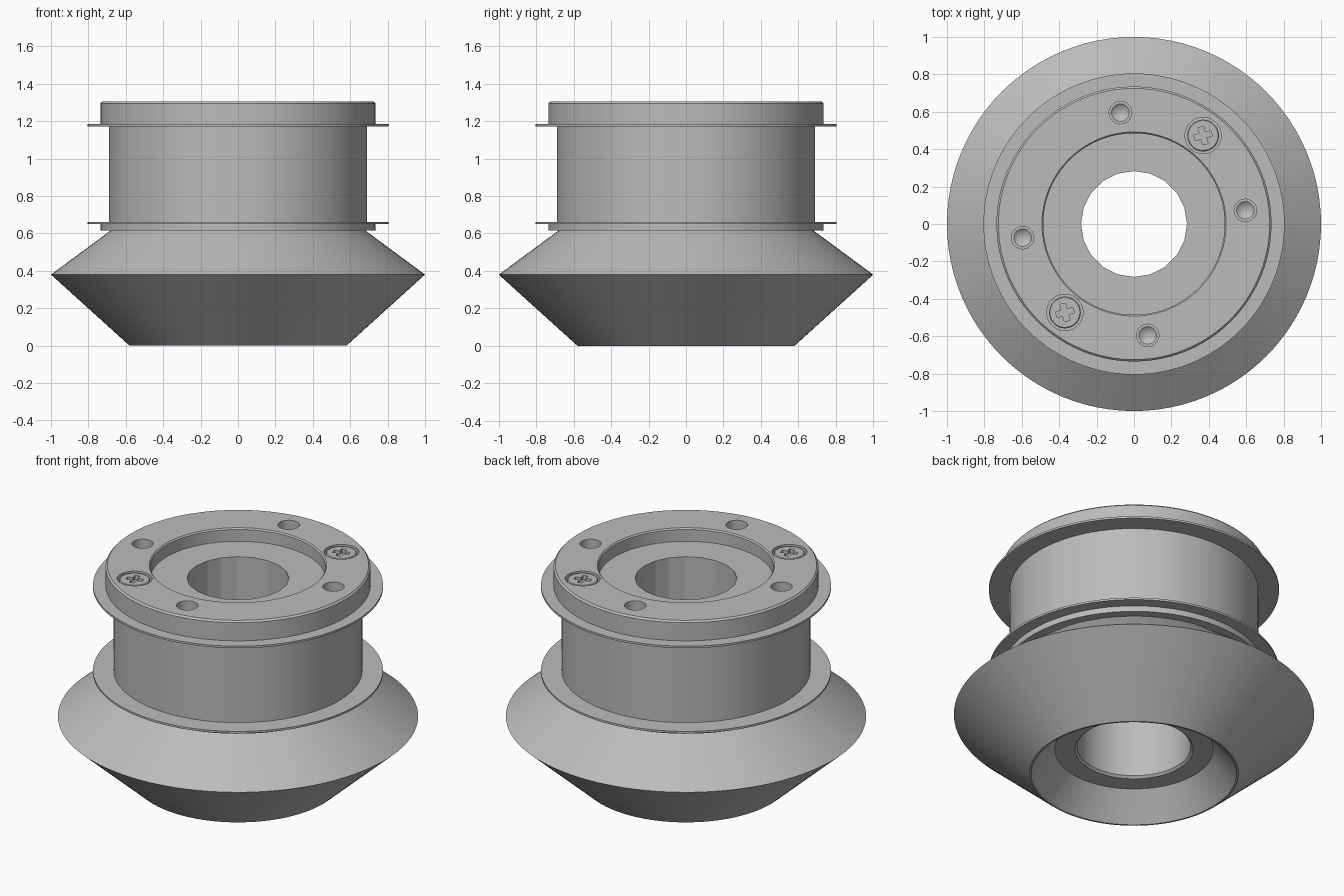
import bpy, bmesh, math
from mathutils import Matrix, Vector

if "Cube" in bpy.data.objects:
    bpy.data.objects.remove(bpy.data.objects["Cube"], do_unlink=True)

GREY = (0.5, 0.5, 0.5, 1)
metal = bpy.data.materials.new("grey metal")
metal.use_nodes = True
metal.diffuse_color = GREY
metal.node_tree.nodes["Principled BSDF"].inputs["Base Color"].default_value = GREY

TOP = 1.305


def finish(name, bm, matrix=Matrix()):
    bmesh.ops.recalc_face_normals(bm, faces=bm.faces)
    mesh = bpy.data.meshes.new(name)
    bm.to_mesh(mesh)
    bm.free()
    mesh.transform(matrix)
    mesh.materials.append(metal)
    obj = bpy.data.objects.new(name, mesh)
    bpy.context.collection.objects.link(obj)
    return obj


def lathe(name, profile, steps=96, matrix=Matrix()):
    """Spin a closed outline of (radius, height) points around z."""
    bm = bmesh.new()
    verts = [bm.verts.new((r, 0, z)) for r, z in profile]
    edges = [bm.edges.new((a, b)) for a, b in zip(verts, verts[1:] + verts[:1])
             if a.co.x + b.co.x > 0]
    bmesh.ops.spin(bm, geom=verts + edges, cent=(0, 0, 0), axis=(0, 0, 1),
                   angle=math.tau, steps=steps, use_duplicate=False)
    bmesh.ops.remove_doubles(bm, verts=bm.verts, dist=0.0001)
    return finish(name, bm, matrix)


def box(name, size, matrix):
    bm = bmesh.new()
    bmesh.ops.create_cube(bm, size=1, matrix=Matrix.Diagonal((*size, 1)))
    return finish(name, bm, matrix)


def cut(obj, cutters):
    for c in cutters:
        mod = obj.modifiers.new("cut", "BOOLEAN")
        mod.operation, mod.solver, mod.object = "DIFFERENCE", "EXACT", c
    deps = bpy.context.evaluated_depsgraph_get()
    mesh = bpy.data.meshes.new_from_object(obj.evaluated_get(deps))
    obj.modifiers.clear()
    obj.data = mesh
    for c in cutters:
        bpy.data.objects.remove(c, do_unlink=True)


def on_ring(degrees, radius=0.6):
    a = math.radians(degrees)
    return Matrix.Translation((radius * math.cos(a), radius * math.sin(a), TOP))


# Double cone skirt with hollow underside and lower bore
skirt = lathe("cone_skirt", [
    (0.315, 0.62), (0.675, 0.62), (1.0, 0.38), (0.58, 0), (0.57, 0),
    (0.44, 0.155), (0.328, 0.155), (0.315, 0.168)])

# Spool with two thin flanges, cap ring and top recess
spool = lathe("spool", [
    (0, 0.615), (0.735, 0.615), (0.735, 0.65), (0.805, 0.65), (0.805, 0.662),
    (0.69, 0.662), (0.69, 1.172), (0.805, 1.172), (0.805, 1.184),
    (0.735, 1.184), (0.735, TOP - 0.01), (0.725, TOP), (0.492, TOP),
    (0.485, TOP - 0.008), (0.485, TOP - 0.08), (0, TOP - 0.08)])

# Bore, drilled holes and screw seats
cutters = [lathe("bore_cutter", [(0, 0.5), (0.283, 0.5), (0.283, 1.4), (0, 1.4)], 20)]
for k in range(4):
    cutters.append(lathe("hole_cutter", [
        (0, -0.11), (0.047, -0.07), (0.06, -0.07), (0.06, 0.05), (0, 0.05)],
        32, on_ring(97 + 90 * k)))
for angle in (52, 232):
    cutters.append(lathe("seat_cutter", [
        (0, -0.05), (0.097, -0.05), (0.097, 0.05), (0, 0.05)], 40, on_ring(angle)))
cut(spool, cutters)

# Cross slot screws
screws = []
for side, angle in (("right", 232), ("left", 52)):
    place = on_ring(angle) @ Matrix.Rotation(math.radians(15), 4, "Z")
    screw = lathe(side + "_screw", [
        (0, -0.055), (0.085, -0.055), (0.085, -0.01), (0.08, -0.004), (0, -0.004)],
        40, place)
    cut(screw, [box("slot_cutter", size, place)
                for size in ((0.095, 0.03, 0.06), (0.03, 0.095, 0.06))])
    screws.append(screw)

# Smooth the round walls, keep the edges sharp
bpy.ops.object.select_all(action="DESELECT")
for obj in [skirt, spool] + screws:
    obj.select_set(True)
    bpy.context.view_layer.objects.active = obj
bpy.ops.object.shade_smooth_by_angle(angle=math.radians(30))
